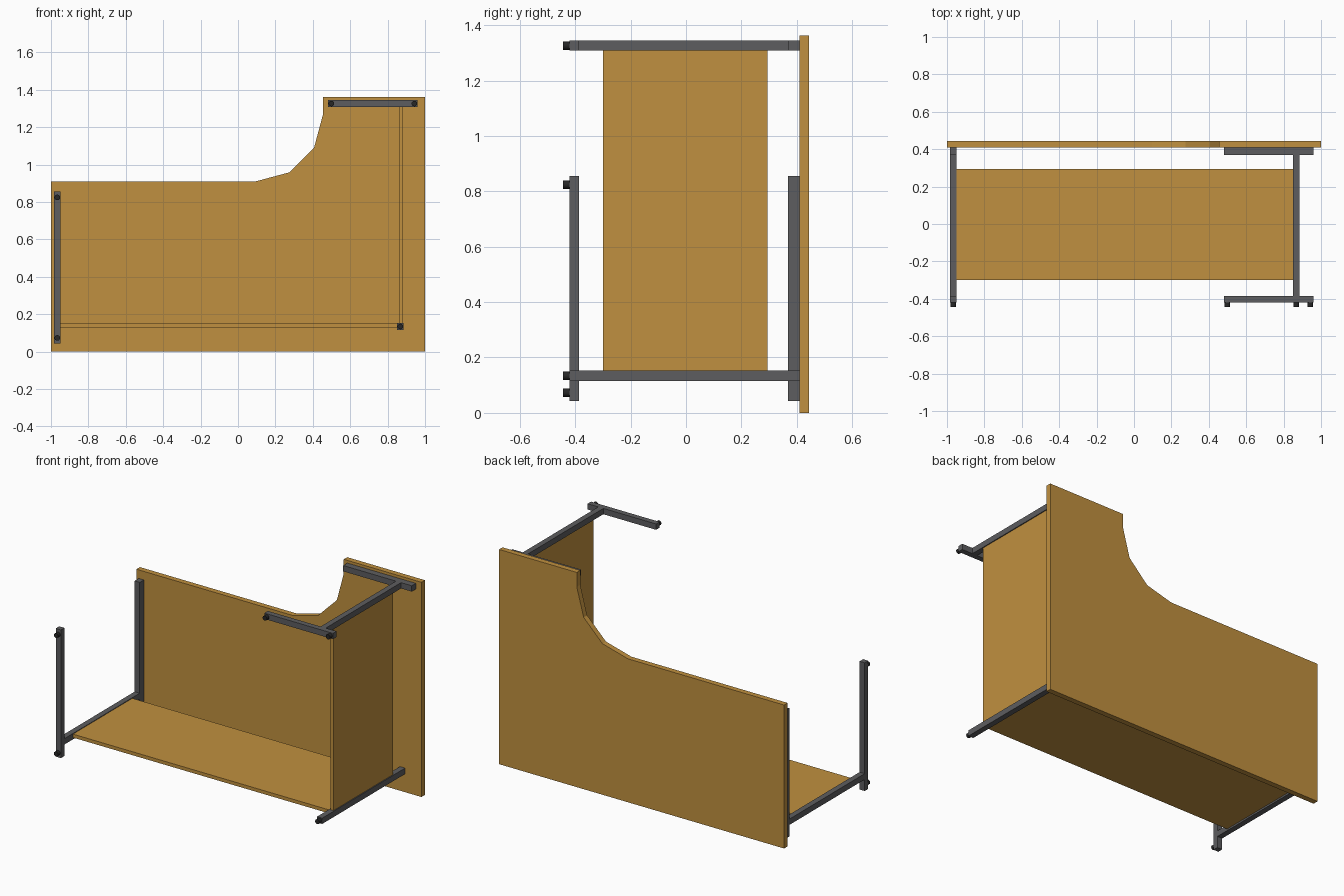
import bpy, bmesh, math
from mathutils import Matrix

if "Cube" in bpy.data.objects:
    bpy.data.objects.remove(bpy.data.objects["Cube"])

def material(name, color):
    m = bpy.data.materials.new(name)
    m.diffuse_color = (*color, 1)
    m.use_nodes = True
    m.node_tree.nodes["Principled BSDF"].inputs["Base Color"].default_value = m.diffuse_color
    return m

WOOD = material("wood", (0.53, 0.28, 0.05))
METAL = material("dark_metal", (0.11, 0.11, 0.115))
RUBBER = material("rubber", (0.02, 0.02, 0.02))

def finish(name, bm, mat):
    bmesh.ops.recalc_face_normals(bm, faces=bm.faces)
    me = bpy.data.meshes.new(name)
    bm.to_mesh(me)
    bm.free()
    me.materials.append(mat)
    ob = bpy.data.objects.new(name, me)
    bpy.context.collection.objects.link(ob)
    return ob

def box(name, x, y, z, mat):
    bm = bmesh.new()
    size = [b - a for a, b in (x, y, z)]
    mid = [(a + b) / 2 for a, b in (x, y, z)]
    bmesh.ops.create_cube(bm, size=1,
        matrix=Matrix.Translation(mid) @ Matrix.Diagonal((*size, 1)))
    return finish(name, bm, mat)

def foot(name, x, z):
    bm = bmesh.new()
    bmesh.ops.create_cone(bm, cap_ends=True, segments=16, radius1=0.015,
        radius2=0.015, depth=0.026,
        matrix=Matrix.Translation((x, -0.432, z)) @ Matrix.Rotation(math.pi / 2, 4, 'X'))
    ob = finish(name, bm, RUBBER)
    bpy.context.view_layer.objects.active = ob
    ob.select_set(True)
    bpy.ops.object.shade_smooth_by_angle()
    ob.select_set(False)

# L-shaped desk top with a faceted inner corner (desk lies on its back)
outline = [(-1, 0), (1, 0), (1, 1.362), (0.455, 1.362)]
for i in range(4):
    a = math.radians(-30 * i)
    outline.append((0.095 + 0.36 * math.cos(a), 1.27 + 0.36 * math.sin(a)))
outline.append((-1, 0.91))
bm = bmesh.new()
face = bm.faces.new([bm.verts.new((x, 0.41, z)) for x, z in outline])
ext = bmesh.ops.extrude_face_region(bm, geom=[face])
bmesh.ops.translate(bm, vec=(0, 0.035, 0),
    verts=[v for v in ext["geom"] if isinstance(v, bmesh.types.BMVert)])
finish("desk_top", bm, WOOD)

# End legs: floor bar, top support bar and post between them
FLOOR, SUPPORT, POST = (-0.421, -0.386), (0.369, 0.41), (-0.386, 0.369)
LX, RX = (-0.984, -0.948), (0.85, 0.886)
LOW, HIGH = (0.116, 0.153), (1.308, 1.345)
for name, bx, bz, px, pz in (("left", LX, (0.043, 0.856), LX, LOW),
                             ("right", (0.48, 0.961), HIGH, RX, HIGH)):
    box(name + "_floor_bar", bx, FLOOR, bz, METAL)
    box(name + "_support_bar", bx, SUPPORT, bz, METAL)
    box(name + "_post", px, POST, pz, METAL)

# Corner post
box("corner_post", RX, (-0.421, 0.41), LOW, METAL)

# Modesty panels
box("long_panel", (-0.948, 0.85), (-0.3, 0.295), (0.127, 0.149), WOOD)
box("short_panel", (0.86, 0.88), (-0.3, 0.295), (0.153, 1.308), WOOD)

# Levelling feet
for i, (x, z) in enumerate([(-0.966, 0.824), (-0.966, 0.073), (0.499, 1.326),
                            (0.943, 1.326), (0.868, 0.134)]):
    foot(f"foot_{i + 1}", x, z)
